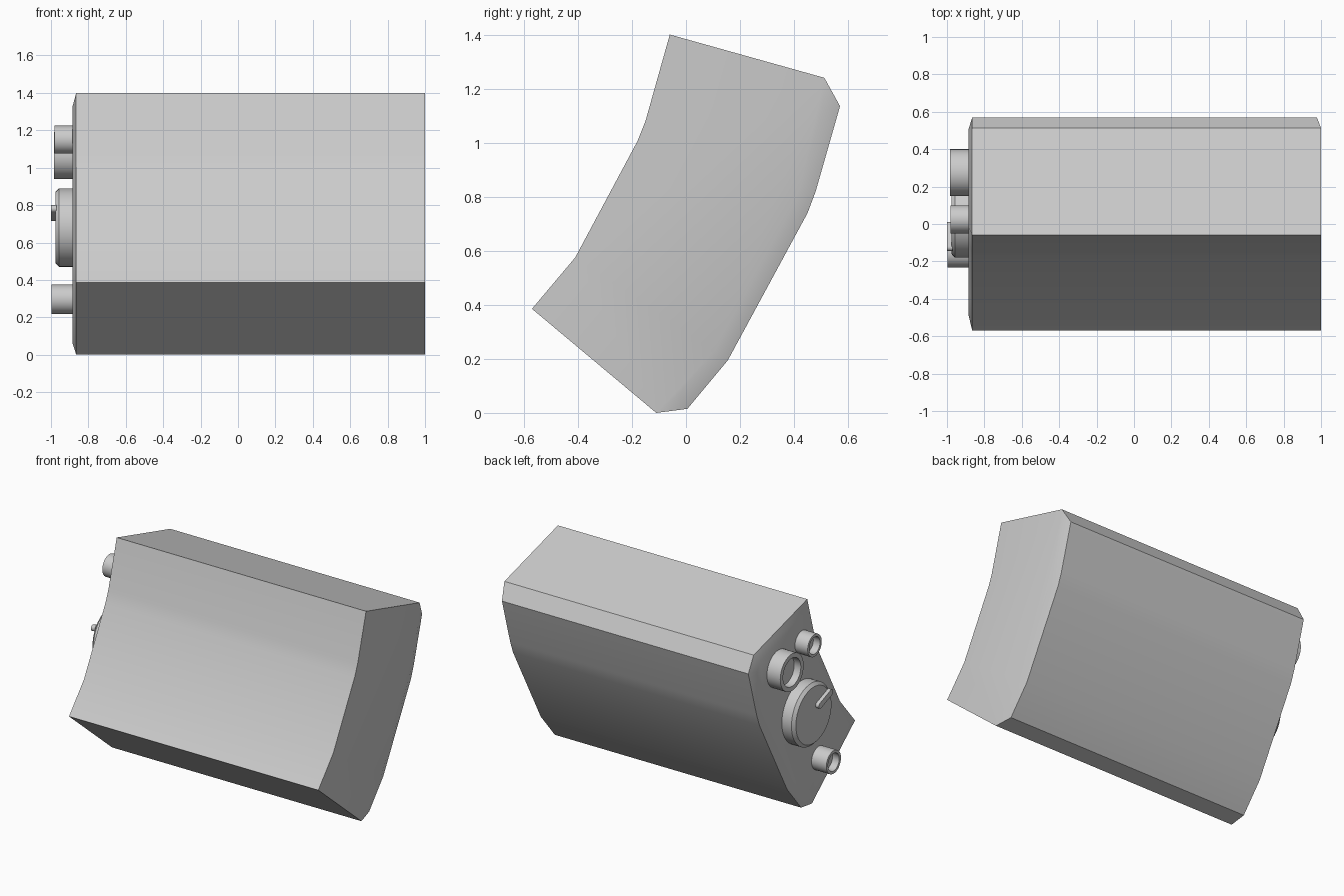
import bpy, bmesh, math
from mathutils import Vector

cube = bpy.data.objects.get("Cube")
if cube:
    bpy.data.objects.remove(cube, do_unlink=True)

GREY = (0.6, 0.6, 0.6, 1)
grey = bpy.data.materials.new("light grey")
grey.use_nodes = True
grey.diffuse_color = GREY
grey.node_tree.nodes["Principled BSDF"].inputs["Base Color"].default_value = GREY


def finish(bm, name, angle=30):
    bmesh.ops.remove_doubles(bm, verts=bm.verts, dist=0.0005)
    bmesh.ops.recalc_face_normals(bm, faces=bm.faces)
    mesh = bpy.data.meshes.new(name)
    bm.to_mesh(mesh)
    bm.free()
    mesh.materials.append(grey)
    obj = bpy.data.objects.new(name, mesh)
    bpy.context.collection.objects.link(obj)
    bpy.ops.object.select_all(action='DESELECT')
    obj.select_set(True)
    bpy.context.view_layer.objects.active = obj
    bpy.ops.object.shade_smooth_by_angle(angle=math.radians(angle))
    return obj


def bridge(bm, a, b):
    n = len(a)
    for i in range(n):
        j = (i + 1) % n
        bm.faces.new((a[i], a[j], b[j], b[i]))


def inset(points, d):
    """Mitred inward offset of a clockwise outline."""
    result = []
    for i, p in enumerate(points):
        before = (p - points[i - 1]).normalized()
        after = (points[(i + 1) % len(points)] - p).normalized()
        n1 = Vector((before.y, -before.x))
        n2 = Vector((after.y, -after.x))
        result.append(p + (n1 + n2) * d / (1 + n1.dot(n2)))
    return result


# Curved casing outline (y, z), clockwise from the top front edge
outline = [Vector(p) for p in (
    (-0.06, 1.4), (0.512, 1.24), (0.57, 1.135), (0.48, 0.82), (0.45, 0.74),
    (0.155, 0.195), (0.005, 0.015), (-0.11, 0.0), (-0.57, 0.385),
    (-0.41, 0.575), (-0.18, 1.005), (-0.15, 1.08))]
inner = inset(outline, 0.06)
back = range(2, 7)  # outline points whose plain end is chamfered

bm = bmesh.new()
dial_cap = [bm.verts.new((-0.885, p.x, p.y)) for p in inner]
dial_rim = [bm.verts.new((-0.865, p.x, p.y)) for p in outline]
plain_rim = [bm.verts.new((0.978 if i in back else 1, p.x, p.y))
             for i, p in enumerate(outline)]
plain_cap = [bm.verts.new((1, inner[i].x, inner[i].y)) if i in back else v
             for i, v in enumerate(plain_rim)]
bm.faces.new(dial_cap)
bridge(bm, dial_cap, dial_rim)
bridge(bm, dial_rim, plain_rim)
bm.faces.new(plain_cap)
for i in range(1, 7):
    ring = (plain_rim[i], plain_rim[i + 1], plain_cap[i + 1], plain_cap[i])
    bm.faces.new(list(dict.fromkeys(ring)))
finish(bm, "casing")


def turned(name, y, z, profile, sides=40):
    """Lathe (radius, x) points about an axis along x, closing both ends."""
    bm = bmesh.new()
    rings = []
    for r, x in profile:
        rings.append([bm.verts.new((x, y + r * math.cos(t), z + r * math.sin(t)))
                      for t in (math.tau * k / sides for k in range(sides))])
    for a, b in zip(rings, rings[1:]):
        bridge(bm, a, b)
    bm.faces.new(rings[0])
    bm.faces.new(rings[-1])
    return finish(bm, name)


# Hollow-topped sockets on the dial end
for name, y, z, r, x in (("large_socket", 0.275, 1.065, 0.125, -0.985),
                         ("upper_socket", 0.025, 1.15, 0.075, -0.98),
                         ("lower_socket", -0.155, 0.297, 0.078, -0.996)):
    turned(name, y, z, [(r, -0.87), (r, x), (r * 0.76, x), (r * 0.76, x + 0.05)])

# Dial with a chamfered rim
turned("dial", 0.03, 0.68, [(0.21, -0.87), (0.21, -0.957), (0.19, -0.976)], 48)

# Round-ended pointer on the dial
start, end, half = Vector((-0.125, 0.78)), Vector((-0.01, 0.735)), 0.02
heading = math.atan2(end.y - start.y, end.x - start.x)
bm = bmesh.new()
loops = []
for x in (-0.97, -1.0):
    loop = []
    for centre, turn in ((start, math.pi / 2), (end, -math.pi / 2)):
        for k in range(9):
            t = heading + turn + math.pi * k / 8
            loop.append(bm.verts.new((x, centre.x + half * math.cos(t),
                                      centre.y + half * math.sin(t))))
    loops.append(loop)
    bm.faces.new(loop)
bridge(bm, *loops)
finish(bm, "dial_pointer")
